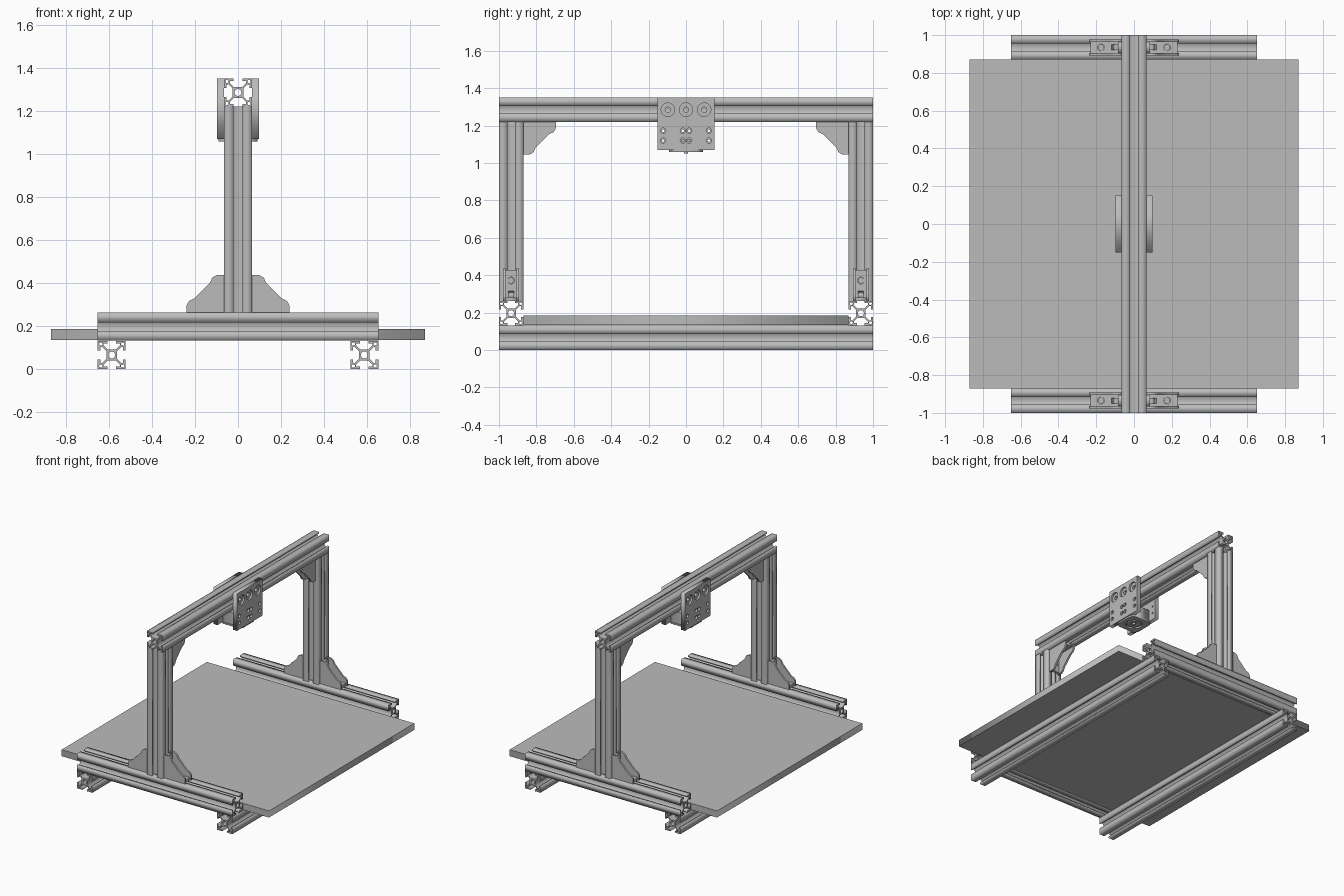
import bpy
import math
from mathutils import Matrix, Vector

cube = bpy.data.objects.get("Cube")
if cube:
    bpy.data.objects.remove(cube, do_unlink=True)

grey = bpy.data.materials.new("aluminium grey")
grey.use_nodes = True
grey.diffuse_color = (0.5, 0.5, 0.5, 1)
grey.node_tree.nodes["Principled BSDF"].inputs["Base Color"].default_value = (0.5, 0.5, 0.5, 1)

W = 0.13          # extrusion width
H = W / 2


def frame(x_axis, y_axis, origin):
    """Matrix whose local axes follow the given directions."""
    x, y = Vector(x_axis), Vector(y_axis)
    m = Matrix((x, y, x.cross(y))).transposed().to_4x4()
    m.translation = Vector(origin)
    return m


def extrude(name, outlines, length, matrix):
    """Outline with holes, extruded evenly along local z and meshed."""
    cu = bpy.data.curves.new(name, 'CURVE')
    cu.dimensions = '2D'
    cu.fill_mode = 'BOTH'
    cu.extrude = length / 2
    for pts in outlines:
        sp = cu.splines.new('POLY')
        sp.points.add(len(pts) - 1)
        for p, (x, y) in zip(sp.points, pts):
            p.co = (x, y, 0, 1)
        sp.use_cyclic_u = True
    tmp = bpy.data.objects.new(name, cu)
    bpy.context.collection.objects.link(tmp)
    bpy.context.view_layer.update()
    graph = bpy.context.evaluated_depsgraph_get()
    me = bpy.data.meshes.new_from_object(tmp.evaluated_get(graph))
    bpy.data.objects.remove(tmp, do_unlink=True)
    me.materials.clear()
    me.materials.append(grey)
    ob = bpy.data.objects.new(name, me)
    ob.matrix_world = matrix
    bpy.context.collection.objects.link(ob)
    return ob


def circle(r, x=0, y=0, n=20):
    return [(x + r * math.cos(2 * math.pi * i / n), y + r * math.sin(2 * math.pi * i / n))
            for i in range(n)]


def rect(x0, x1, y0, y1):
    return [(x0, y0), (x1, y0), (x1, y1), (x0, y1)]


def box(name, lo, hi):
    mid = [(a + b) / 2 for a, b in zip(lo, hi)]
    return extrude(name, [rect(lo[0] - mid[0], hi[0] - mid[0], lo[1] - mid[1], hi[1] - mid[1])],
                   hi[2] - lo[2], Matrix.Translation(mid))


# Slotted extrusion section: one side turned four times, with bores
side = [(-10, -10), (-3.1, -10), (-3.1, -8.2), (-5.8, -8.2), (-5.8, -6.8), (-2.9, -3.9),
        (2.9, -3.9), (5.8, -6.8), (5.8, -8.2), (3.1, -8.2), (3.1, -10)]
section = []
for k in range(4):
    c, s = (1, 0, -1, 0)[k], (0, 1, 0, -1)[k]
    section += [((c * x - s * y) * H / 10, (s * x + c * y) * H / 10) for x, y in side]
profile = [section, circle(0.016)]
profile += [circle(0.008, a, b, 10) for a in (-0.051, 0.051) for b in (-0.051, 0.051)]

X, Y, Z = (1, 0, 0), (0, 1, 0), (0, 0, 1)
END = 1 - H       # centre of the end posts along y

# Frame: base rails, cross beams, posts and top beam
for sx, tag in ((1, "left"), (-1, "right")):
    extrude("base_rail_" + tag, profile, 2, frame(Z, X, (sx * 0.587, 0, H)))
for sy, tag in ((-1, "front"), (1, "back")):
    extrude("cross_beam_" + tag, profile, 1.304, frame(Y, Z, (0, sy * END, 0.197)))
    extrude("post_" + tag, profile, 0.958, frame(X, Y, (0, sy * END, 0.741)))
extrude("top_beam", profile, 2, frame(Z, X, (0, 0, 1.285)))

# Bed panel
box("bed_panel", (-0.87, -0.87, 0.135), (0.87, 0.87, 0.185))

# Corner brackets: two cheeks, two drilled feet and their bolts
cheek = [(0, 0), (0.174, 0), (0.174, 0.035), (0.162, 0.055), (0.138, 0.066),
         (0.066, 0.138), (0.055, 0.162), (0.035, 0.174), (0, 0.174)]


def bracket(name, u, v, origin):
    u, v, o = Vector(u), Vector(v), Vector(origin)
    w = u.cross(v)
    for s in (-1, 1):
        extrude(name + "_cheek", [cheek], 0.014, frame(u, v, o + w * s * 0.036))
    for a, b in ((u, v), (v, u)):
        n = a.cross(b)
        foot = frame(a, n, o + b * 0.01)
        extrude(name + "_foot", [rect(0, 0.166, -0.03, 0.03), circle(0.018, 0.11)], 0.02, foot)
        extrude(name + "_bolt", [circle(0.017, 0.11, 0, 16)], 0.012, foot)
    # inner corner rib
    extrude(name + "_rib", [[(0.02, 0.02), (0.055, 0.02), (0.02, 0.055)]], 0.03, frame(u, v, o))


for sy, tag in ((-1, "front"), (1, "back")):
    for sx, hand in ((1, "left"), (-1, "right")):
        bracket(f"base_bracket_{tag}_{hand}", (sx, 0, 0), Z, (sx * H, sy * END, 0.262))
    bracket("top_bracket_" + tag, (0, -sy, 0), (0, 0, -1), (0, sy * (1 - W), 1.22))

# Carriage: two plates with counterbored holes and wheel bolts
ZC = 1.21
wheels = [(y, 0.075) for y in (-0.097, 0, 0.097)]
screws = [(y, z) for y in (-0.122, -0.017, 0.017, 0.122) for z in (-0.037, -0.09)]
plate = rect(-0.152, 0.152, -0.14, 0.14)
for sx, tag in ((1, "left"), (-1, "right")):
    at = lambda x: frame(Y, Z, (sx * x, 0, ZC))
    extrude("carriage_outer_" + tag, [plate] + [circle(0.036, *p, 28) for p in wheels]
            + [circle(0.014, *p) for p in screws], 0.014, at(0.091))
    extrude("carriage_inner_" + tag, [plate] + [circle(0.014, *p) for p in wheels]
            + [circle(0.007, *p, 12) for p in screws], 0.018, at(0.075))

# Tool mount under the carriage: body, chamfered flange, ring and tip
C, E = 0.065, 0.09
flange = [(C, -E), (E, -C), (E, C), (C, E), (-C, E), (-E, C), (-E, -C), (-C, -E)]
box("tool_body", (-0.066, -0.085, 1.07), (0.066, 0.085, 1.16))
extrude("tool_flange", [flange, circle(0.06, n=32)], 0.012, Matrix.Translation((0, 0, 1.064)))
extrude("tool_ring", [circle(0.045, n=32), circle(0.025, n=24)], 0.01,
        Matrix.Translation((0, 0, 1.065)))
extrude("tool_tip", [circle(0.012, n=16)], 0.02, Matrix.Translation((0, 0, 1.062)))
